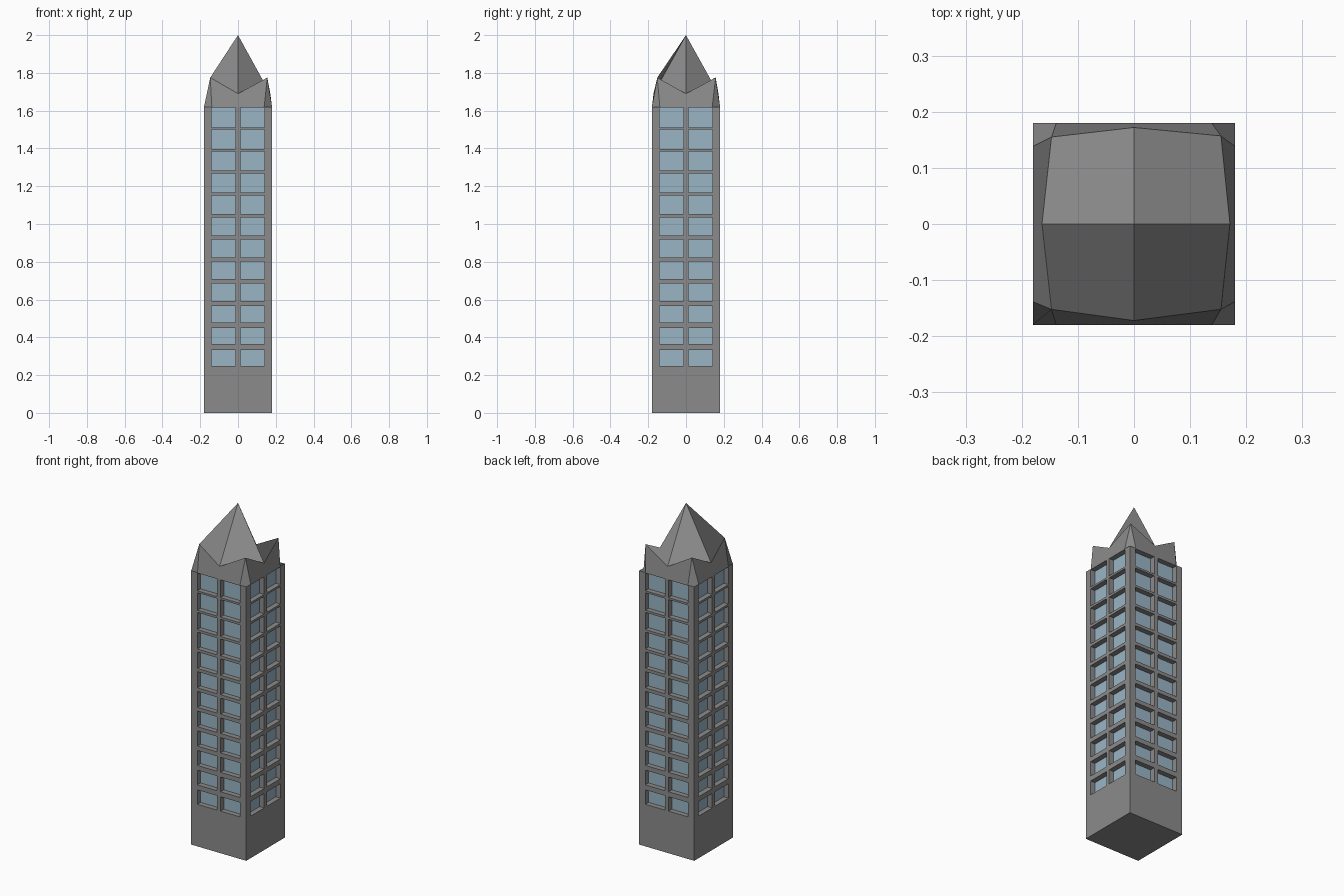
import bpy, bmesh, math
from mathutils import Matrix, Vector

if "Cube" in bpy.data.objects:
    bpy.data.objects.remove(bpy.data.objects["Cube"])

HALF, BASE_TOP, DEPTH, ROWS = 0.18, 1.62, 0.03, 12
GREY = (0.26, 0.26, 0.26, 1)
GLASS = (0.32, 0.46, 0.56, 1)


def material(name, colour):
    mat = bpy.data.materials.new(name)
    mat.diffuse_color = colour
    mat.use_nodes = True
    mat.node_tree.nodes["Principled BSDF"].inputs["Base Color"].default_value = mat.diffuse_color
    return mat


def finish(bm, name, mat):
    bmesh.ops.remove_doubles(bm, verts=bm.verts, dist=0.0005)
    mesh = bpy.data.meshes.new(name)
    bm.to_mesh(mesh)
    bm.free()
    obj = bpy.data.objects.new(name, mesh)
    bpy.context.collection.objects.link(obj)
    mesh.materials.append(mat)
    return obj


def face(bm, pts):
    return bm.faces.new([bm.verts.new(p) for p in pts])


def panels(name, polys, mat):
    """Each folded panel is a fan of triangles shaded as one flat face."""
    verts, tris, normals = [], [], []
    for poly in polys:
        pts = [Vector(p) for p in poly]
        start = len(verts)
        verts += pts
        total = Vector()
        for i in range(1, len(pts) - 1):
            tris.append((start, start + i, start + i + 1))
            total += (pts[i] - pts[0]).cross(pts[i + 1] - pts[0])
        normals += [total.normalized()] * len(pts)
    mesh = bpy.data.meshes.new(name)
    mesh.from_pydata(verts, [], tris)
    mesh.shade_smooth()
    mesh.normals_split_custom_set_from_vertices(normals)
    mesh.materials.append(mat)
    obj = bpy.data.objects.new(name, mesh)
    bpy.context.collection.objects.link(obj)
    return obj


stone = material("grey_stone", GREY)
pane = material("blue_glass", GLASS)

# Four walls: a grid of cells, every odd cell is a recessed window
xs = [-HALF, -0.14, -0.012, 0.012, 0.14, HALF]
zs = [0.0]
for i in range(ROWS):
    zs += [0.249 + 0.1148 * i, 0.334 + 0.1166 * i]
zs.append(BASE_TOP)

walls, glass = bmesh.new(), bmesh.new()
for side in range(4):
    rot = Matrix.Rotation(side * math.pi / 2, 3, 'Z')
    for i in range(len(xs) - 1):
        for j in range(len(zs) - 1):
            flat = [(xs[i], zs[j]), (xs[i + 1], zs[j]),
                    (xs[i + 1], zs[j + 1]), (xs[i], zs[j + 1])]
            outer = [rot @ Vector((x, -HALF, z)) for x, z in flat]
            if i % 2 and j % 2:
                inner = [rot @ Vector((x, -HALF + DEPTH, z)) for x, z in flat]
                face(glass, inner)
                for k in range(4):
                    n = (k + 1) % 4
                    face(walls, [outer[k], outer[n], inner[n], inner[k]])
            else:
                face(walls, outer)

# Underside
face(walls, [(-HALF, -HALF, 0), (-HALF, HALF, 0), (HALF, HALF, 0), (HALF, -HALF, 0)])
finish(walls, "tower_walls", stone)
finish(glass, "window_glass", pane)

# Crown: points go counter-clockwise, starting at the front left corner
apex = (0, 0, 2.0)
peaks = [(-0.147, -0.152, 1.775), (0.155, -0.152, 1.775),
         (0.155, 0.157, 1.775), (-0.147, 0.155, 1.775)]
dips = [(0, -0.172, 1.69), (0.171, 0, 1.69), (0, 0.172, 1.69), (-0.164, 0, 1.69)]
corners = [Vector((x, y, BASE_TOP)) for x, y in
           ((-HALF, -HALF), (HALF, -HALF), (HALF, HALF), (-HALF, HALF))]
skirt, roof = [], []
for k in range(4):
    n = (k + 1) % 4
    c, p = corners[k], peaks[k]
    right, left = c.lerp(corners[n], 0.115), c.lerp(corners[k - 1], 0.115)
    far = corners[n].lerp(c, 0.115)
    # Upright skirt with a V-shaped top
    skirt.append([dips[k], p, right, far, peaks[n]])
    # Corner fold and spire quarter: only the front left pair
    # creases towards its peak, the others crease across
    before, after = dips[k - 1], dips[k]
    if k == 0:
        skirt.append([c, right, p, left])
        roof.append([apex, before, p, after])
    else:
        skirt.append([right, p, left, c])
        roof.append([before, p, after, apex])
panels("crown_skirt", skirt, stone)
panels("spire_roof", roof, stone)
